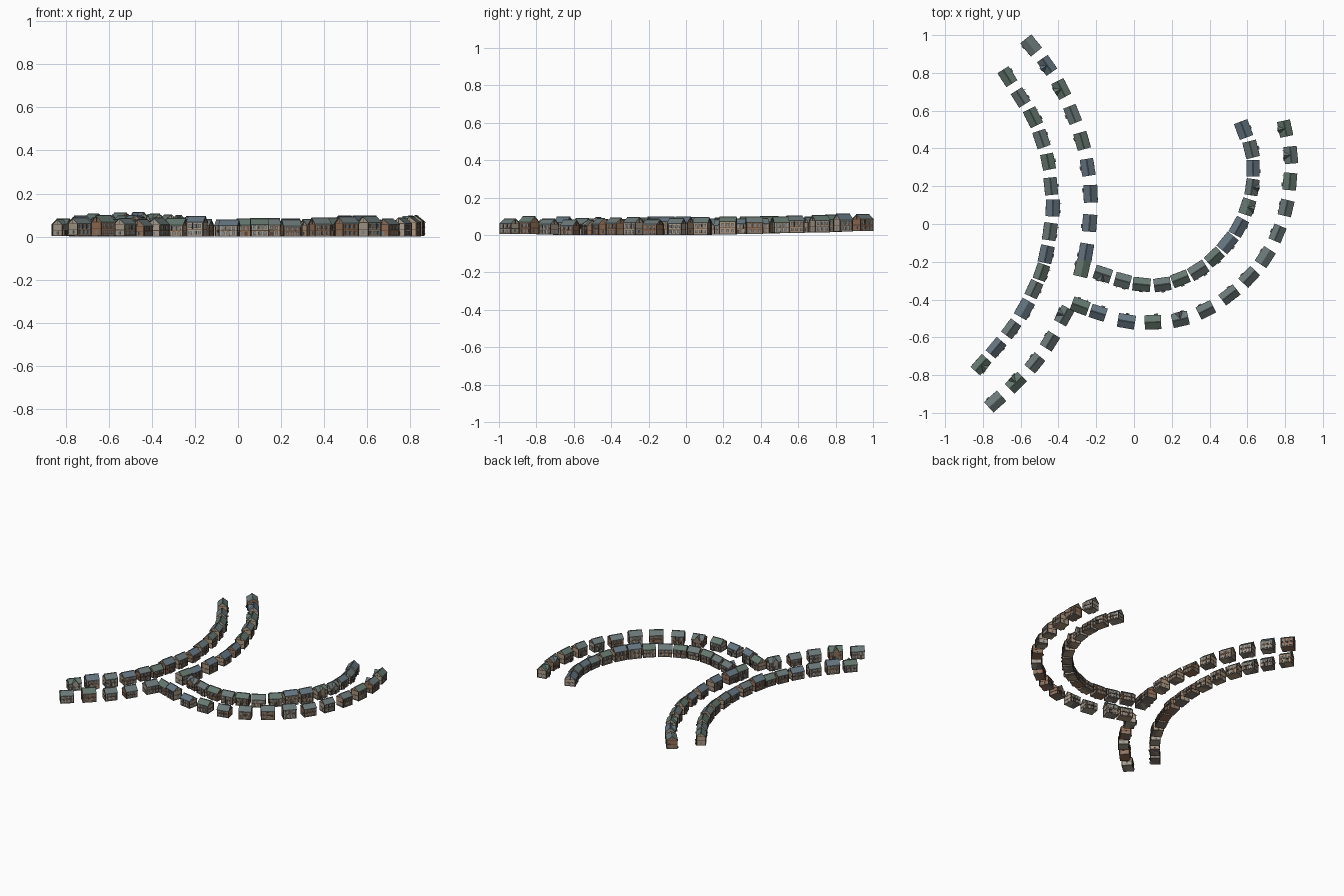
import bpy, bmesh, math, random
from mathutils import Vector, Matrix

if "Cube" in bpy.data.objects:
    bpy.data.objects.remove(bpy.data.objects["Cube"])

random.seed(7)


def mat(name, r, g, b):
    m = bpy.data.materials.new(name)
    m.diffuse_color = (r, g, b, 1)
    m.use_nodes = True
    m.node_tree.nodes["Principled BSDF"].inputs["Base Color"].default_value = m.diffuse_color
    return m


WALLS = [mat("plaster_tan", .42, .30, .20), mat("brick_brown", .30, .16, .09),
         mat("stone_pale", .40, .34, .27)]
ROOFS = [mat("slate_green", .13, .19, .16), mat("slate_blue", .13, .18, .22),
         mat("slate_grey", .15, .19, .19)]
TIMBER = mat("dark_timber", .09, .06, .045)
GLASS = mat("window_glass", .20, .25, .28)
STONE = mat("foundation_stone", .22, .19, .16)
W, R, T, G, S = range(5)


def box(bm, c, size, mi):
    g = bmesh.ops.create_cube(bm, size=1, matrix=Matrix.Translation(c) @ Matrix.Diagonal((*size, 1)))
    for f in {f for v in g["verts"] for f in v.link_faces}:
        f.material_index = mi


def prism(bm, a, b, mi):
    # solid between two matching polygon outlines
    va, vb = [bm.verts.new(p) for p in a], [bm.verts.new(p) for p in b]
    n = len(va)
    faces = [bm.faces.new(va[::-1]), bm.faces.new(vb)]
    faces += [bm.faces.new((va[i], va[(i + 1) % n], vb[(i + 1) % n], vb[i])) for i in range(n)]
    for f in faces:
        f.material_index = mi


def gable(bm, half, y0, y1, z0, eave, ridge, over, thick):
    # gabled volume along y: walls plus two roof slabs
    prof = [(-half, z0), (half, z0), (half, eave), (0, ridge - thick), (-half, eave)]
    prism(bm, [(x, y0, z) for x, z in prof], [(x, y1, z) for x, z in prof], W)
    slope = (ridge - thick - eave) / half
    e, drop = half + over, eave - slope * over
    for s in (-1, 1):
        pr = [(0, ridge - thick), (s * e, drop), (s * e, drop + thick), (0, ridge)]
        prism(bm, [(x, y0 - over, z) for x, z in pr], [(x, y1 + over, z) for x, z in pr], R)


def window(bm, x, y, z, out, w=.010, h=.013):
    # frame, glass and sill on a front or back wall
    box(bm, (x, y, z), (w + .004, .002, h + .004), T)
    box(bm, (x, y + out * .001, z), (w, .002, h), G)
    box(bm, (x, y + out * .002, z - h / 2 - .002), (w + .006, .005, .002), S)


def house(name, loc, yaw):
    w, d = random.uniform(.076, .088), random.uniform(.060, .068)
    h = random.uniform(.078, .098)
    eave = h - random.uniform(.026, .032)
    bm = bmesh.new()
    # walls and main roof, ridge running along the street
    gable(bm, d / 2, -w / 2, w / 2, 0, eave, h, .004, .004)
    bmesh.ops.rotate(bm, verts=bm.verts[:], matrix=Matrix.Rotation(math.pi / 2, 3, 'Z'))
    box(bm, (0, 0, .003), (w + .004, d + .004, .006), S)
    box(bm, (0, 0, h), (w + .008, .004, .003), R)
    floor = eave * .52
    # corner posts, floor band and top plate
    for sx in (-1, 1):
        for sy in (-1, 1):
            box(bm, (sx * w / 2, sy * d / 2, eave / 2), (.005, .005, eave), T)
        box(bm, (sx * w / 2, 0, eave), (.003, d, .003), T)
        box(bm, (sx * w / 2, 0, (eave + h) / 2 - .003), (.003, .003, h - eave - .006), T)
    box(bm, (0, 0, floor), (w + .003, d + .003, .003), T)
    # windows front, back and ends
    door_x = random.choice((-.22, 0, .22)) * w
    for out in (-1, 1):
        y = out * d / 2
        for k in (-.3, 0, .3):
            window(bm, k * w, y, (floor + eave) / 2, out)
            if out > 0 or abs(k * w - door_x) > .014:
                window(bm, k * w, y, floor * .55, out)
        for k in (-.15, .15):
            box(bm, (k * w, y, (floor + eave) / 2), (.003, .003, eave - floor), T)
    for sx in (-1, 1):
        box(bm, (sx * w / 2, 0, floor * .55), (.003, .012, .014), G)
    # street door, step and canopy
    y = -d / 2
    box(bm, (door_x, y, .013), (.013, .004, .024), T)
    box(bm, (door_x, y - .004, .002), (.018, .010, .004), S)
    if random.random() < .6:
        box(bm, (door_x, y - .005, .028), (.020, .011, .002), R)
        for s in (-1, 1):
            box(bm, (door_x + s * .008, y - .009, .014), (.002, .002, .028), T)
    # hanging sign board on a bracket
    if random.random() < .5:
        box(bm, (-door_x * 1.4, y - .006, floor + .004), (.002, .012, .002), T)
        box(bm, (-door_x * 1.4, y - .007, floor - .002), (.002, .007, .008), T)
    # some houses carry a cross gable
    if random.random() < .15:
        gable(bm, w * .2, y - .004, 0, floor, eave + .004, h - .001, .003, .003)
    bmesh.ops.recalc_face_normals(bm, faces=bm.faces[:])
    me = bpy.data.meshes.new(name)
    bm.to_mesh(me)
    bm.free()
    for m in (random.choice(WALLS), random.choice(ROOFS), TIMBER, GLASS, STONE):
        me.materials.append(m)
    ob = bpy.data.objects.new(name, me)
    ob.location, ob.rotation_euler = loc, (0, 0, yaw)
    bpy.context.collection.objects.link(ob)


def ground(y):
    # gentle rise of the hillside toward both ends
    return .004 + .022 * max(0, y) ** 1.2 + .02 * max(0, -y - .6)


# house rows: side of the street they face (+1 left of travel), positions
ROWS = {
    "west_row": (1, [(-.67, .78), (-.60, .67), (-.535, .565), (-.49, .45), (-.455, .33), (-.44, .20),
                     (-.43, .085), (-.445, -.04), (-.465, -.16), (-.49, -.255), (-.53, -.345),
                     (-.58, -.45), (-.65, -.555), (-.73, -.655), (-.81, -.745)]),
    "east_row": (-1, [(-.545, .945), (-.46, .84), (-.385, .715), (-.325, .58), (-.275, .44),
                      (-.245, .30), (-.23, .16), (-.235, .005), (-.255, -.15), (-.275, -.235)]),
    "south_row": (-1, [(-.37, -.485), (-.445, -.62), (-.525, -.735), (-.625, -.84), (-.735, -.94)]),
    "inner_crescent": (-1, [(-.165, -.265), (-.06, -.30), (.04, -.32), (.15, -.32), (.245, -.29),
                            (.34, -.245), (.425, -.175), (.495, -.10), (.555, -.015), (.60, .09),
                            (.625, .195), (.63, .295), (.62, .395), (.58, .50)]),
    "outer_crescent": (1, [(-.285, -.435), (-.19, -.47), (-.04, -.515), (.10, -.52), (.245, -.505),
                           (.38, -.455), (.505, -.375), (.61, -.28), (.695, -.175), (.76, -.05),
                           (.805, .085), (.825, .225), (.83, .365), (.80, .505)]),
}
for row, (side, pts) in ROWS.items():
    for i, (x, y) in enumerate(pts):
        a, b = Vector(pts[max(i - 1, 0)]), Vector(pts[min(i + 1, len(pts) - 1)])
        t = b - a
        yaw = math.atan2(t.y, t.x) + (math.pi if side > 0 else 0)
        house(f"{row}_house_{i + 1}", (x, y, ground(y)), yaw)

# settle the whole village on z = 0
bpy.context.view_layer.update()
obs = bpy.context.collection.objects
low = min((o.matrix_world @ Vector(c)).z for o in obs for c in o.bound_box)
for o in obs:
    o.location.z -= low
